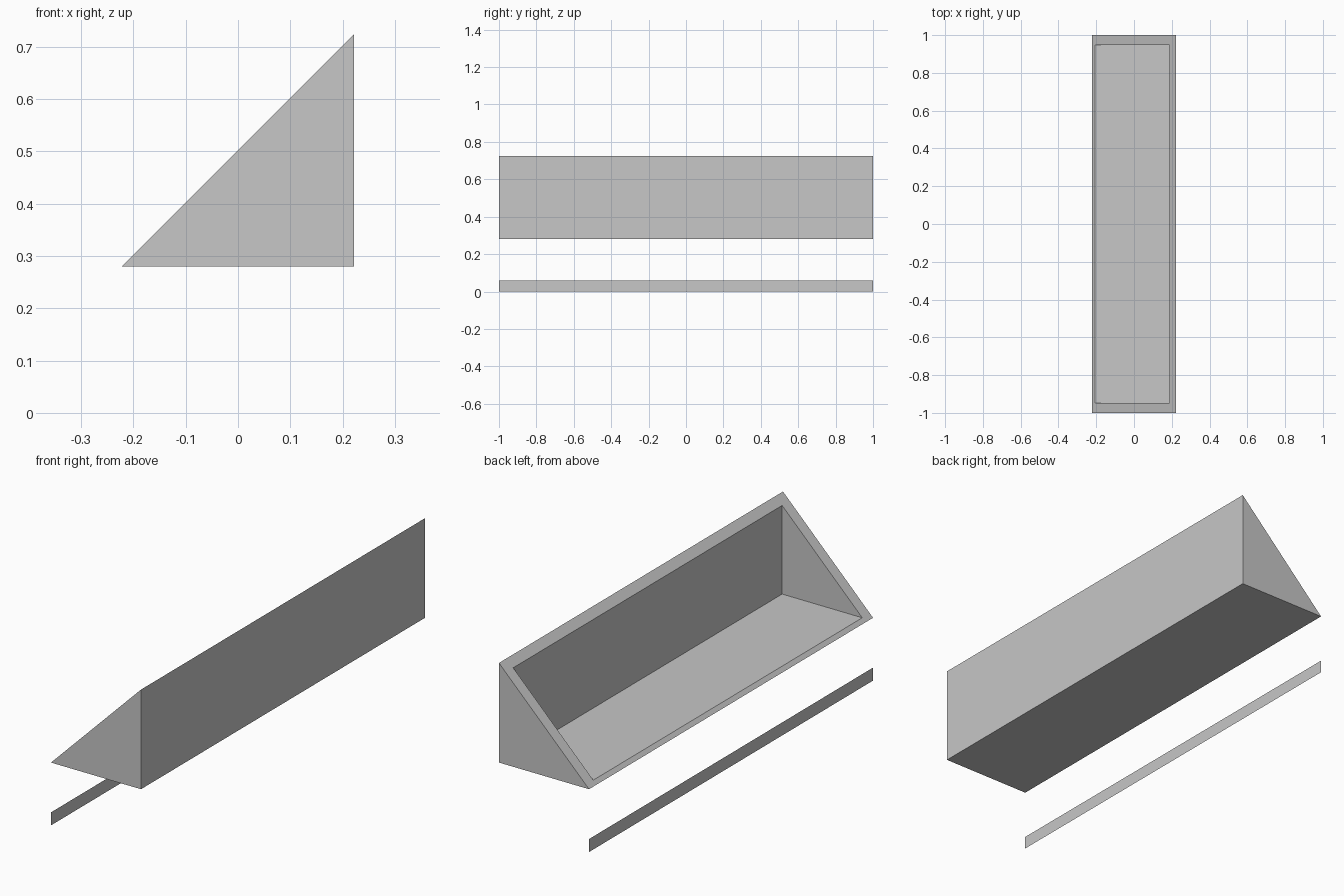
import bpy
import bmesh

cube = bpy.data.objects.get("Cube")
if cube:
    bpy.data.objects.remove(cube, do_unlink=True)

HALF_W, HALF_L = 0.222, 1.0        # outer half width and half length
BASE = 0.28                        # underside height of the trough
FLOOR_T, WALL_T, END_T = 0.016, 0.033, 0.053
LIP_H = 0.058

grey = bpy.data.materials.new("plain grey")
grey.use_nodes = True
colour = (0.57, 0.57, 0.57, 1)
grey.diffuse_color = colour
grey.node_tree.nodes["Principled BSDF"].inputs["Base Color"].default_value = colour


def add_object(name, bm):
    mesh = bpy.data.meshes.new(name)
    bm.to_mesh(mesh)
    bm.free()
    mesh.materials.append(grey)
    obj = bpy.data.objects.new(name, mesh)
    bpy.context.collection.objects.link(obj)
    return obj


def triangle_ends(bm, left, right, half_length):
    """Right triangles at both ends; the long side lies on the 45 degree slope."""
    def on_slope(x):
        return BASE + HALF_W + x
    profile = [(left, on_slope(left)), (right, on_slope(left)), (right, on_slope(right))]
    return [[bm.verts.new((x, y, z)) for x, z in profile]
            for y in (-half_length, half_length)]


# Wedge trough: outer shell and cavity joined by a rim on the sloping side
bm = bmesh.new()
outer = triangle_ends(bm, -HALF_W, HALF_W, HALF_L)
inner = triangle_ends(bm, -HALF_W + FLOOR_T, HALF_W - WALL_T, HALF_L - END_T)
for front, back in (outer, inner):
    bm.faces.new(front)
    bm.faces.new(back)
    for i in range(2):             # bottom and upright wall
        bm.faces.new((front[i], front[i + 1], back[i + 1], back[i]))

# Rim around the opening
rims = [(f[0], f[2], b[2], b[0]) for f, b in (outer, inner)]
for i in range(4):
    j = (i + 1) % 4
    bm.faces.new((rims[0][i], rims[0][j], rims[1][j], rims[1][i]))
bmesh.ops.recalc_face_normals(bm, faces=bm.faces)
add_object("wedge_trough", bm)

# Thin separate strip below the low edge
bm = bmesh.new()
strip = [bm.verts.new((-HALF_W, y, z)) for y, z in
         ((-HALF_L, 0), (-HALF_L, LIP_H), (HALF_L, LIP_H), (HALF_L, 0))]
face = bm.faces.new(strip)
face.normal_update()
if face.normal.x > 0:
    face.normal_flip()
add_object("lower_strip", bm)
